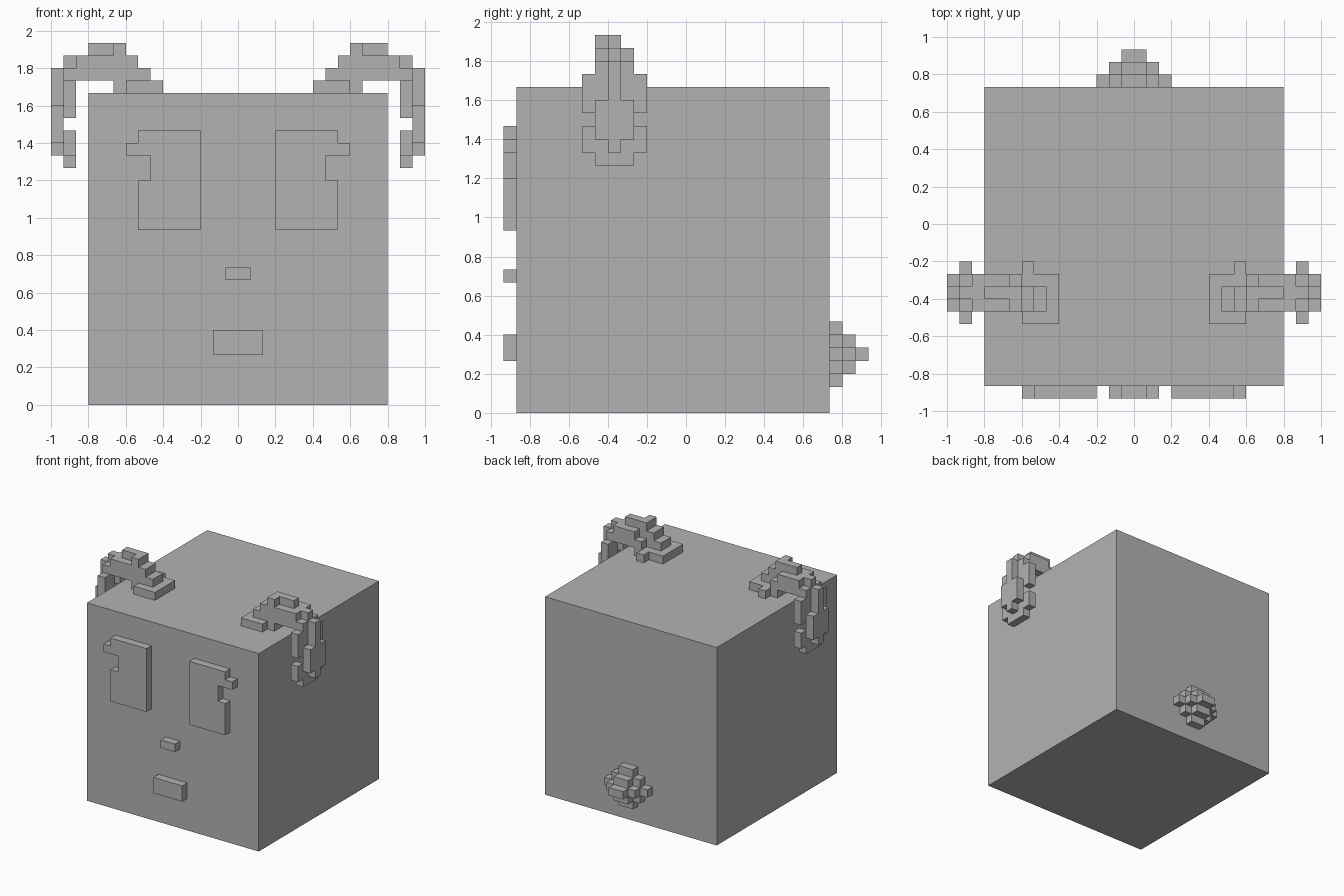
import bpy, bmesh
from mathutils import Vector

U = 1 / 15  # size of one block

old = bpy.data.objects.get("Cube")
if old:
    bpy.data.objects.remove(old, do_unlink=True)

grey = bpy.data.materials.new("plain grey")
grey.use_nodes = True
tone = (0.45, 0.45, 0.45, 1)
grey.diffuse_color = tone
grey.node_tree.nodes["Principled BSDF"].inputs["Base Color"].default_value = tone


def blocks(name, boxes, mirror=False):
    """Merge block-unit boxes ((x0, x1), (y0, y1), (z0, z1)) into one clean shell."""
    cells = set()
    for xs, ys, zs in boxes:
        cells |= {(x, y, z) for x in range(*xs) for y in range(*ys) for z in range(*zs)}
    if mirror:
        cells = {(-x - 1, y, z) for x, y, z in cells}
    bm = bmesh.new()
    corners = {}

    def corner(p):
        if p not in corners:
            corners[p] = bm.verts.new(Vector(p) * U)
        return corners[p]

    for cell in cells:
        for axis in range(3):
            b, c = (axis + 1) % 3, (axis + 2) % 3
            for side in (0, 1):
                near = list(cell)
                near[axis] += 2 * side - 1
                if tuple(near) in cells:
                    continue
                ring = []
                for db, dc in ((0, 0), (1, 0), (1, 1), (0, 1)):
                    p = list(cell)
                    p[axis] += side
                    p[b] += db
                    p[c] += dc
                    ring.append(corner(tuple(p)))
                bm.faces.new(ring if side else ring[::-1])
    bmesh.ops.dissolve_limit(bm, angle_limit=0.01, verts=bm.verts[:], edges=bm.edges[:])
    mesh = bpy.data.meshes.new(name)
    bm.to_mesh(mesh)
    bm.free()
    mesh.materials.append(grey)
    obj = bpy.data.objects.new(name, mesh)
    bpy.context.collection.objects.link(obj)
    return obj


# Body
blocks("body", [((-12, 12), (-13, 11), (0, 25))])

# Face
FACE = (-14, -13)
eye = [((3, 7), FACE, (14, 22)), ((7, 8), FACE, (14, 18)),
       ((7, 8), FACE, (20, 22)), ((8, 9), FACE, (20, 21))]
blocks("nose", [((-1, 1), FACE, (10, 11))])
blocks("mouth", [((-2, 2), FACE, (4, 6))])

# Stepped round tail: each layer is a smaller diamond
tail = []
for layer in range(3):
    for w in range(1, 4 - layer):
        h = 3 - layer - w
        tail.append(((-w, w), (11 + layer, 12 + layer), (4 - h, 5 + h)))
blocks("tail", tail)

# Drooping ear: base on the head, arch, then a cupped flap outside the body
ear = [
    ((6, 9), (-8, -4), (25, 26)), ((8, 9), (-4, -3), (25, 26)),
    ((9, 10), (-7, -4), (25, 26)),
    ((7, 10), (-7, -5), (26, 27)), ((9, 10), (-5, -4), (26, 27)),
    ((8, 13), (-7, -5), (27, 28)), ((10, 13), (-5, -4), (27, 28)),
    ((13, 14), (-6, -5), (27, 28)),
    ((9, 12), (-6, -5), (28, 29)), ((9, 10), (-7, -6), (28, 29)),
    ((13, 14), (-7, -4), (26, 27)),
    ((14, 15), (-6, -5), (20, 27)), ((14, 15), (-7, -4), (21, 24)),
    ((13, 14), (-7, -4), (19, 20)),
]
for outer, inner in ((-8, -7), (-4, -5)):
    edge = (outer, outer + 1)
    rim = (inner, inner + 1)
    ear += [((10, 13), rim, (26, 27)), ((13, 14), rim, (24, 26)),
            ((13, 14), rim, (20, 21)), ((13, 14), edge, (23, 26)),
            ((13, 14), edge, (20, 22))]

for side, flip in (("left", False), ("right", True)):
    blocks(side + "_eye", eye, flip)
    blocks(side + "_ear", ear, flip)
